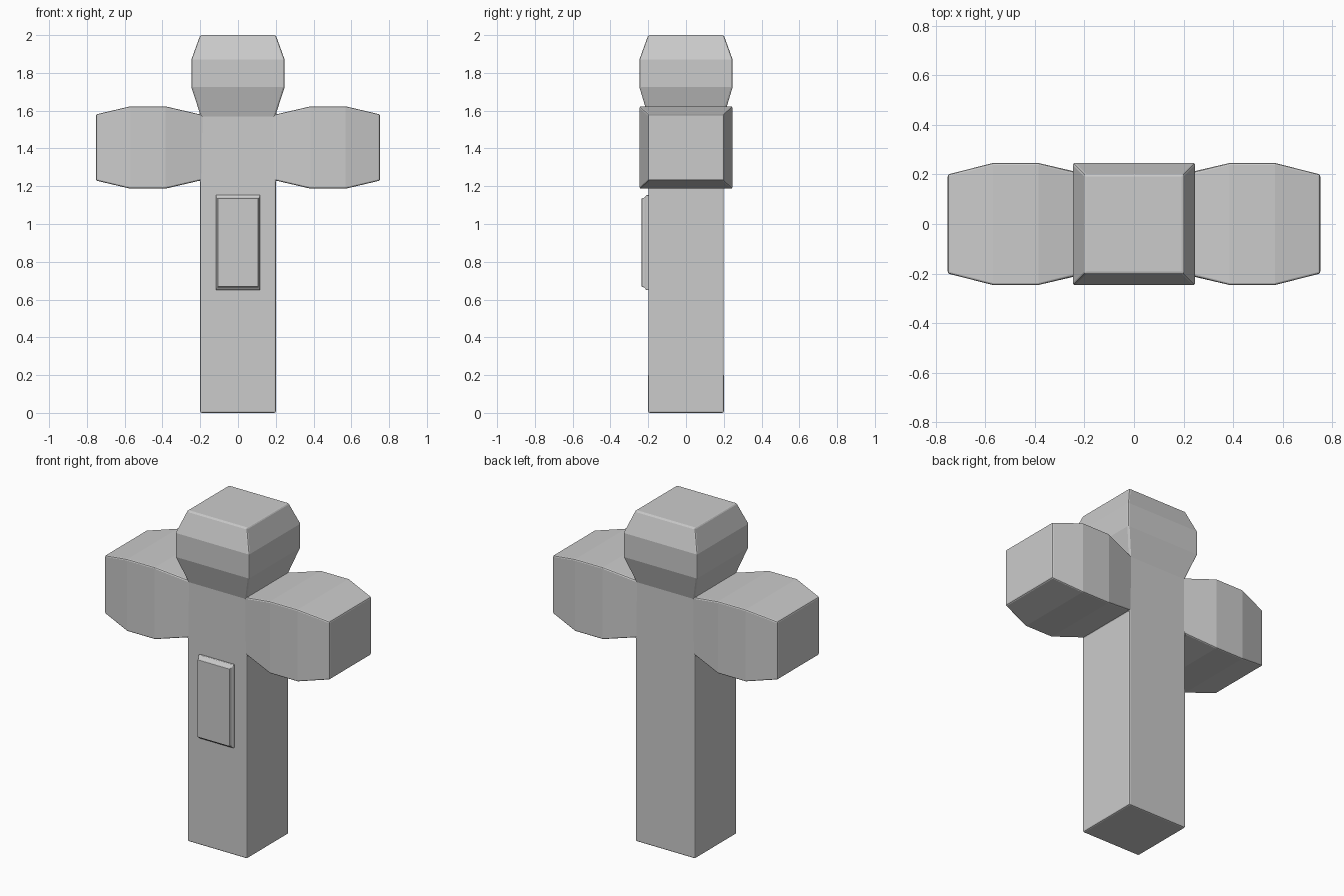
import bpy, bmesh
from mathutils import Vector

if "Cube" in bpy.data.objects:
    bpy.data.objects.remove(bpy.data.objects["Cube"])


def finish(bm, name, bevel):
    bmesh.ops.recalc_face_normals(bm, faces=bm.faces)
    mesh = bpy.data.meshes.new(name)
    bm.to_mesh(mesh)
    bm.free()
    ob = bpy.data.objects.new(name, mesh)
    bpy.context.collection.objects.link(ob)
    mod = ob.modifiers.new("edge_bevel", 'BEVEL')
    mod.width = bevel
    mod.segments = 2
    mod.limit_method = 'ANGLE'
    mod.angle_limit = 0.6
    return ob


def box(x, y, z0, z1):
    bm = bmesh.new()
    bmesh.ops.create_cube(bm, size=2)
    for v in bm.verts:
        v.co = (v.co.x * x, v.co.y * y, z0 if v.co.z < 0 else z1)
    return bm


def facing(bm, direction, among=None):
    bm.normal_update()
    d = Vector(direction)
    return max(among or bm.faces, key=lambda f: (f.normal.dot(d) > 0.99) * 10
               + f.calc_center_median().dot(d))


def grow(bm, face, axis, steps):
    """Extrude a face repeatedly; each step = (position on axis, half sizes on the other axes)."""
    others = [a for a in range(3) if a != axis]
    for pos, *halves in steps:
        face = bmesh.ops.extrude_discrete_faces(bm, faces=[face])['faces'][0]
        c = face.calc_center_median()
        for v in face.verts:
            v.co[axis] = pos
            for a, h in zip(others, halves):
                v.co[a] = c[a] + (h if v.co[a] > c[a] else -h)
    return face


# Body: square shaft, with arms and head grown out of its top block
bm = box(0.2, 0.2, 0, 1.23)
grow(bm, facing(bm, (0, 0, 1)), 2, [(1.58, 0.2, 0.2)])
top = facing(bm, (0, 0, 1))
for s in (-1, 1):
    arm_root = facing(bm, (s, 0, 0), [f for f in bm.faces if f.calc_center_median().z > 1.3])
    grow(bm, arm_root, 0, [(s * 0.385, 0.246, 0.218),
                           (s * 0.57, 0.246, 0.218),
                           (s * 0.752, 0.2, 0.175)])
top = max(bm.faces, key=lambda f: (abs(f.calc_center_median().x) < 0.01) * f.calc_center_median().z)
grow(bm, top, 2, [(1.725, 0.247, 0.247), (1.87, 0.247, 0.247), (2.0, 0.2, 0.2)])
finish(bm, "body", 0.008)

# Raised front panel with a stepped edge
bm = box(0.117, 0.02, 0.65, 1.153)
bmesh.ops.translate(bm, verts=bm.verts, vec=(0, -0.19, 0))
grow(bm, facing(bm, (0, -1, 0)), 1, [(-0.221, 0.11, 0.237), (-0.235, 0.107, 0.234)])
finish(bm, "front_panel", 0.003)
